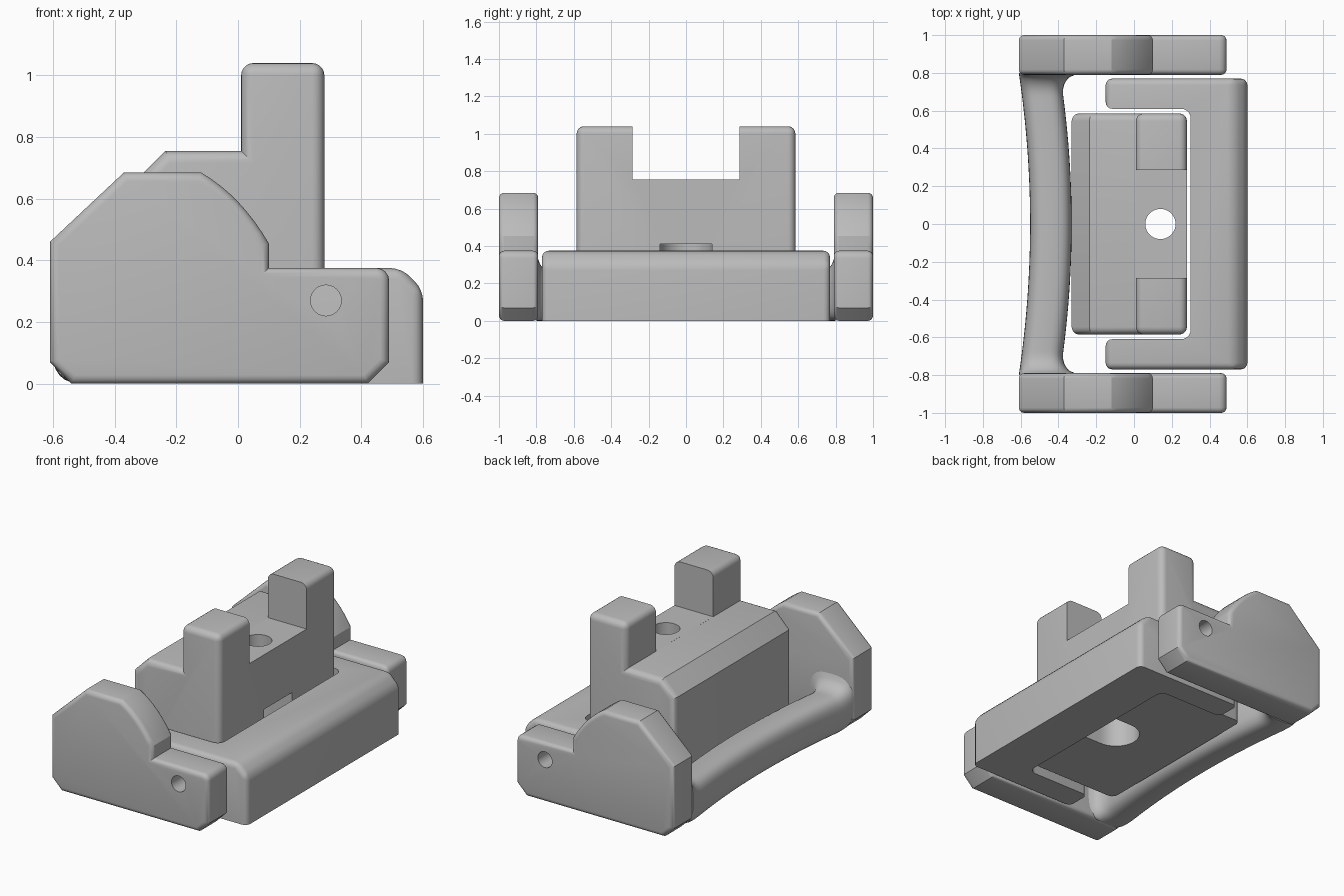
import bpy, bmesh, math
from mathutils import Vector

if "Cube" in bpy.data.objects:
    bpy.data.objects.remove(bpy.data.objects["Cube"], do_unlink=True)

grey = bpy.data.materials.new("plain_grey")
grey.use_nodes = True
COLOUR = (0.5, 0.5, 0.5, 1)
grey.diffuse_color = COLOUR
grey.node_tree.nodes["Principled BSDF"].inputs["Base Color"].default_value = COLOUR


def finish(name, bm):
    bmesh.ops.recalc_face_normals(bm, faces=bm.faces)
    mesh = bpy.data.meshes.new(name)
    bm.to_mesh(mesh)
    bm.free()
    mesh.materials.append(grey)
    obj = bpy.data.objects.new(name, mesh)
    bpy.context.collection.objects.link(obj)
    return obj


def prism(points, axis, lo, hi):
    """Extrude a flat outline along y (points are x, z) or z (points are x, y)."""
    bm = bmesh.new()
    place = (lambda a, b: (a, lo, b)) if axis == "y" else (lambda a, b: (a, b, lo))
    face = bm.faces.new([bm.verts.new(place(a, b)) for a, b in points])
    ext = bmesh.ops.extrude_face_region(bm, geom=[face])
    step = Vector((0, hi - lo, 0)) if axis == "y" else Vector((0, 0, hi - lo))
    for v in ext["geom"]:
        if isinstance(v, bmesh.types.BMVert):
            v.co += step
    bmesh.ops.recalc_face_normals(bm, faces=bm.faces)
    return bm


def bevel(bm, rule, width, segments):
    bm.normal_update()
    edges = [e for e in bm.edges if rule(e.verts[0].co, e.verts[1].co)
             and e.calc_face_angle_signed(0) > 0.4]
    bmesh.ops.bevel(bm, geom=edges, offset=width, offset_type="OFFSET", segments=segments,
                    profile=0.5, affect="EDGES", clamp_overlap=True)


def arc(cx, cy, r, start, end, n):
    return [(cx + r * math.cos(math.radians(start + (end - start) * i / n)),
             cy + r * math.sin(math.radians(start + (end - start) * i / n)))
            for i in range(n + 1)]


def cut(obj, bm):
    cutter = finish("cutter", bm)
    cutter.hide_render = True
    mod = obj.modifiers.new("cut", "BOOLEAN")
    mod.operation, mod.solver, mod.object = "DIFFERENCE", "EXACT", cutter
    bpy.context.view_layer.objects.active = obj
    bpy.ops.object.modifier_apply(modifier=mod.name)
    bpy.data.objects.remove(cutter, do_unlink=True)


def smooth(obj):
    bpy.ops.object.select_all(action="DESELECT")
    obj.select_set(True)
    bpy.context.view_layer.objects.active = obj
    bpy.ops.object.shade_smooth_by_angle(angle=math.radians(30))


def box(x0, x1, y0, y1, z0, z1):
    return prism([(x0, y0), (x1, y0), (x1, y1), (x0, y1)], "z", z0, z1)


# Side cheeks with a curved shoulder and a pivot hole
def shoulder(t):
    a, c, b = Vector((0.1, 0.455)), Vector((0.01, 0.61)), Vector((-0.12, 0.685))
    p = a * (1 - t) ** 2 + c * 2 * t * (1 - t) + b * t * t
    return p.x, p.y


cheek_outline = ([(-0.61, 0.07), (-0.54, 0), (0.42, 0), (0.49, 0.07)]
                 + arc(0.45, 0.335, 0.04, 0, 90, 4) + [(0.1, 0.375)]
                 + [shoulder(i / 8) for i in range(9)]
                 + [(-0.37, 0.685), (-0.61, 0.46)])
for name, lo, hi in (("right_cheek", -1, -0.79), ("left_cheek", 0.79, 1)):
    bm = prism(cheek_outline, "y", lo, hi)
    bevel(bm, lambda a, b: abs(a.y - b.y) < 1e-4, 0.028, 4)
    cheek = finish(name, bm)
    cut(cheek, prism(arc(0.285, 0.27, 0.05, 0, 345, 23), "y", lo - 0.1, hi + 0.1))
    smooth(cheek)

# Bowed grip bar that flares into the cheeks
bm = bmesh.new()
rings = []
STEPS, SIDES = 56, 32
for i in range(STEPS + 1):
    y = 0.8 * math.sin(math.pi * (i / STEPS - 0.5))
    d = min(max((abs(y) - 0.68) / 0.11, 0), 1)
    flare = 0.09 * (1 - math.sqrt(1 - d * d))
    outer = -0.55 - 0.06 * (y / 0.8) ** 2
    inner = -0.33 - 0.035 * (y / 0.6) ** 2 + flare
    top = 0.25 + flare
    ring = []
    for k in range(SIDES):
        c, s = (f(math.tau * k / SIDES) for f in (math.cos, math.sin))
        px, pz = (math.copysign(abs(v) ** 0.65, v) for v in (c, s))
        ring.append(bm.verts.new(((outer + inner) / 2 + px * (inner - outer) / 2, y,
                                  top / 2 + pz * top / 2)))
    rings.append(ring)
for r0, r1 in zip(rings, rings[1:]):
    for k in range(SIDES):
        j = (k + 1) % SIDES
        bm.faces.new((r0[k], r0[j], r1[j], r1[k]))
bm.faces.new(rings[0])
bm.faces.new(rings[-1])
smooth(finish("grip_bar", bm))

# C-shaped frame: chamfered long edge, rounded outer top
half = [(0.6, 0.77), (-0.15, 0.77), (-0.15, 0.61)] + arc(0.25, 0.56, 0.05, 90, 0, 6)
bm = prism(half + [(x, -y) for x, y in reversed(half)], "z", 0, 0.375)
bevel(bm, lambda a, b: min(a.x, b.x) > 0.59 and min(a.z, b.z) > 0.37, 0.07, 1)


def frame_rim(a, b):
    outside = abs(a.y) > 0.76 and abs(b.y) > 0.76
    tip = max(a.x, b.x) < -0.14
    return (outside or tip) and max(a.z, b.z) > 0.3


bevel(bm, frame_rim, 0.035, 4)
smooth(finish("c_frame", bm))

# Centre block with two posts, cut from one rounded profile
profile = [(-0.33, 0.04), (0.28, 0.04), (0.28, 1.04), (0.01, 1.04), (0.01, 0.755),
           (-0.235, 0.755), (-0.33, 0.66)]
bm = prism(profile, "y", -0.585, 0.585)


def block_edge(a, b):
    along = abs(a.y - b.y) > 0.1
    return (along and min(a.z, b.z) > 1) or (not along and max(a.z, b.z) > 0.1)


bevel(bm, block_edge, 0.04, 5)
block = finish("centre_block", bm)
cut(block, box(-0.1, 0.5, -0.285, 0.285, 0.7552, 1.2))
cut(block, prism(arc(0.14, 0, 0.08, 0, 350, 35), "z", -0.1, 0.9))
# Round-ended slot under the block, open to the frame side
cut(block, prism(arc(0.14, 0, 0.14, 90, 270, 16) + [(0.5, -0.14), (0.5, 0.14)],
                 "z", -0.1, 0.41))
smooth(block)
